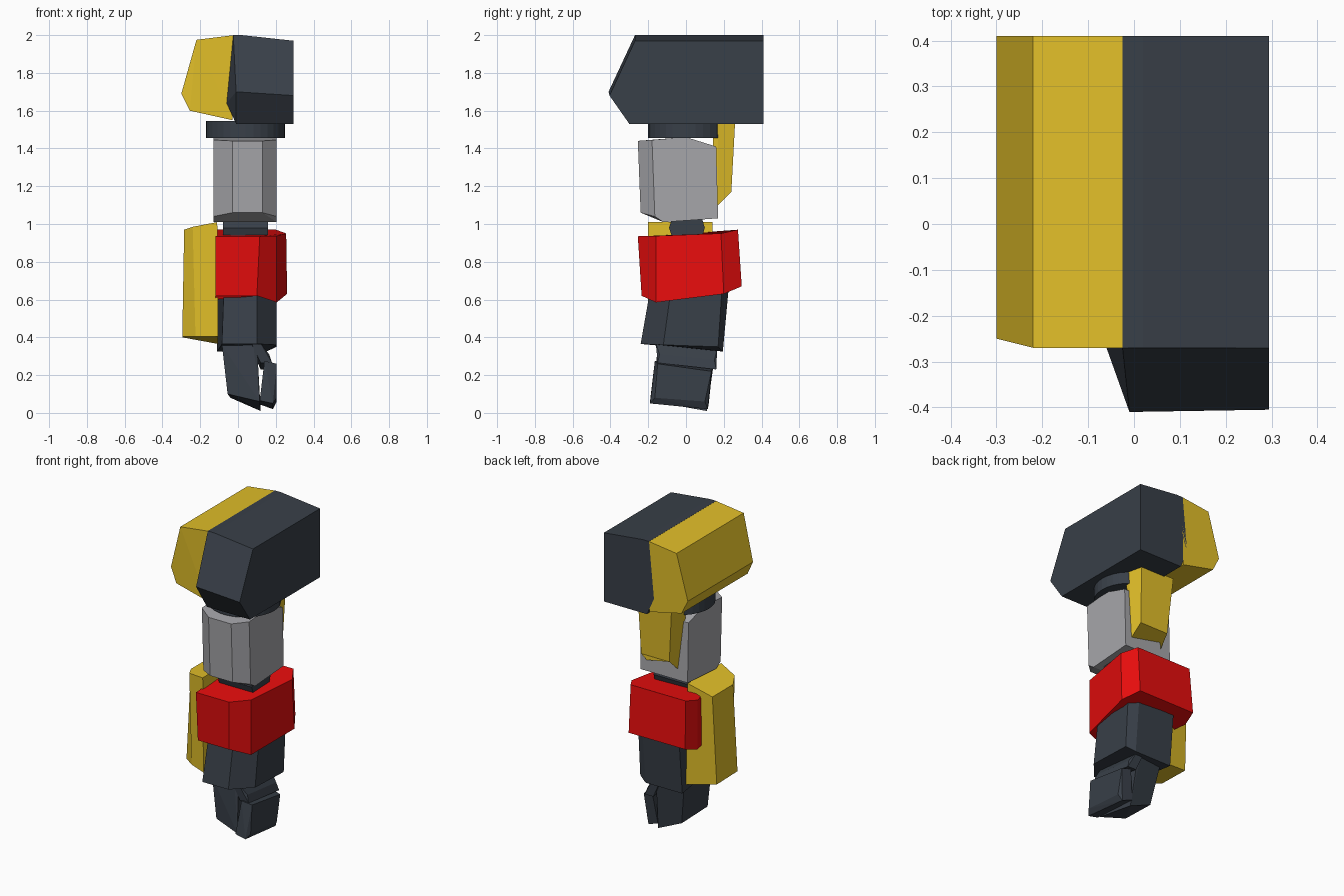
import bpy, bmesh, math
from mathutils import Matrix


def material(name, rgb):
    m = bpy.data.materials.new(name)
    m.diffuse_color = (*rgb, 1)
    return m


DARK = material("dark_slate", (0.04, 0.05, 0.065))
GOLD = material("yellow", (0.76, 0.52, 0.022))
RED = material("red", (0.80, 0.004, 0.004))
GREY = material("grey", (0.38, 0.38, 0.40))


def finish(name, bm, mat):
    bmesh.ops.recalc_face_normals(bm, faces=bm.faces)
    me = bpy.data.meshes.new(name)
    bm.to_mesh(me)
    bm.free()
    me.materials.append(mat)
    ob = bpy.data.objects.new(name, me)
    bpy.context.collection.objects.link(ob)
    return ob


def hull(name, pts, mat):
    """Faceted armour plate: convex hull with coplanar faces merged."""
    bm = bmesh.new()
    for p in pts:
        bm.verts.new(p)
    res = bmesh.ops.convex_hull(bm, input=bm.verts)
    loose = [v for v in bm.verts if not v.link_faces]
    bmesh.ops.delete(bm, geom=loose, context='VERTS')
    bmesh.ops.dissolve_limit(bm, angle_limit=math.radians(3), verts=bm.verts, edges=bm.edges)
    return finish(name, bm, mat)


def loft(name, bottom, top, mat):
    """Prism between two rings with the same number of points."""
    bm = bmesh.new()
    a = [bm.verts.new(p) for p in bottom]
    b = [bm.verts.new(p) for p in top]
    n = len(a)
    for i in range(n):
        j = (i + 1) % n
        bm.faces.new((a[i], a[j], b[j], b[i]))
    bm.faces.new(a[::-1])
    bm.faces.new(b)
    return finish(name, bm, mat)


def cylinder(name, r, depth, sides, loc, mat, axis='Z'):
    bm = bmesh.new()
    mx = Matrix.Translation(loc)
    if axis == 'X':
        mx = mx @ Matrix.Rotation(math.pi / 2, 4, 'Y')
    bmesh.ops.create_cone(bm, cap_ends=True, segments=sides, radius1=r, radius2=r,
                          depth=depth, matrix=mx)
    return finish(name, bm, mat)


def extrude_y(profile, y0, y1):
    return [(x, y, z) for y in (y0, y1) for x, z in profile]


# Shoulder: dark block with pointed front, yellow outer half
hull("shoulder_block",
     extrude_y([(-.025, 2), (.02, 2), (.295, 1.97), (-.06, 1.64)], -.27, .41)
     + [(-.01, -.30, 1.53), (.295, -.30, 1.53), (-.01, .41, 1.53), (.295, .41, 1.53),
        (-.01, -.41, 1.70), (.295, -.405, 1.68)], DARK)
hull("shoulder_outer_plate",
     [(-.02, -.27, 2), (-.22, -.27, 1.975), (-.30, -.25, 1.69), (-.255, -.26, 1.60), (-.03, -.27, 1.55),
      (-.02, .41, 2), (-.22, .41, 1.975), (-.30, .41, 1.69), (-.255, .41, 1.60), (-.03, .41, 1.55)], GOLD)
cylinder("shoulder_joint", .21, .09, 32, (.04, .01, 1.50), DARK)

# Upper arm and rear guard
hull("upper_arm",
     [(-.03, -.255, 1.44), (.13, -.255, 1.44), (.205, -.18, 1.445), (-.13, -.18, 1.445),
      (.205, 0, 1.46), (-.13, 0, 1.46), (.205, .16, 1.41), (-.13, .16, 1.41),
      (-.03, -.24, 1.06), (.13, -.24, 1.06), (.205, -.165, 1.04), (-.13, -.165, 1.04),
      (.205, -.12, 1.01), (-.13, -.12, 1.01), (.205, .17, 1.03), (-.13, .17, 1.03)], GREY)
loft("upper_arm_guard",
     [(x, y, z) for x, y, z in ((-.06, .15, 1.14), (.16, .15, 1.14), (.16, .17, 1.10),
                                (.15, .24, 1.17), (-.05, .24, 1.17), (-.06, .17, 1.10))],
     [(-.11, .14, 1.54), (.18, .14, 1.54), (.18, .17, 1.54),
      (.16, .26, 1.54), (-.08, .26, 1.54), (-.11, .17, 1.54)], GOLD)

# Elbow
cylinder("elbow_joint", .095, .24, 10, (.04, .005, .98), DARK, 'X')

# Red forearm band
loft("forearm_band",
     [(-.12, -.235, .62), (.10, -.235, .62), (.205, -.16, .585), (.26, .20, .63),
      (.20, .295, .67), (-.20, .295, .67), (-.22, .20, .64), (-.12, -.16, .60)],
     [(-.12, -.255, .935), (.115, -.255, .935), (.205, -.16, .937), (.255, .185, .95),
      (.20, .275, .97), (-.19, .275, .97), (-.215, .19, .95), (-.12, -.16, .937)], RED)

# Yellow outer shield
loft("forearm_shield",
     [(-.105, -.20, .405), (-.225, -.15, .405), (-.295, -.10, .405), (-.295, .11, .40), (-.105, .15, .365)],
     [(-.11, -.20, 1.01), (-.24, -.15, .985), (-.285, -.07, .97), (-.285, .14, .97), (-.11, .14, 1.01)], GOLD)

# Lower forearm
loft("forearm",
     [(-.085, -.24, .365), (.10, -.24, .365), (.205, -.12, .36), (.205, .17, .35), (.15, .195, .325), (-.11, .195, .325)],
     [(-.075, -.19, .65), (.10, -.19, .65), (.205, -.08, .65), (.205, .19, .65), (.15, .225, .65), (-.11, .225, .65)], DARK)

# Hand: back plate and two bent finger segments
hull("hand_plate",
     [(-.085, -.14, .36), (.08, -.15, .37), (-.085, .14, .36), (.08, .16, .35),
      (.105, -.15, .29), (.105, .15, .28), (-.055, -.14, .10), (-.04, .10, .08),
      (.115, -.17, .06), (.12, .11, .01)], DARK)
hull("finger_upper",
     [(.07, -.16, .37), (.12, -.16, .37), (.07, .165, .34), (.12, .165, .34),
      (.12, -.15, .265), (.18, -.15, .265), (.12, .16, .23), (.18, .16, .23),
      (.165, -.14, .31), (.165, .15, .28)], DARK)
hull("finger_lower",
     [(.14, -.165, .275), (.205, -.15, .26), (.14, .14, .235), (.205, .135, .22),
      (.205, -.165, .08), (.205, .10, .06), (.115, -.19, .065), (.185, -.19, .05),
      (.115, .12, .045), (.185, .115, .02)], DARK)
